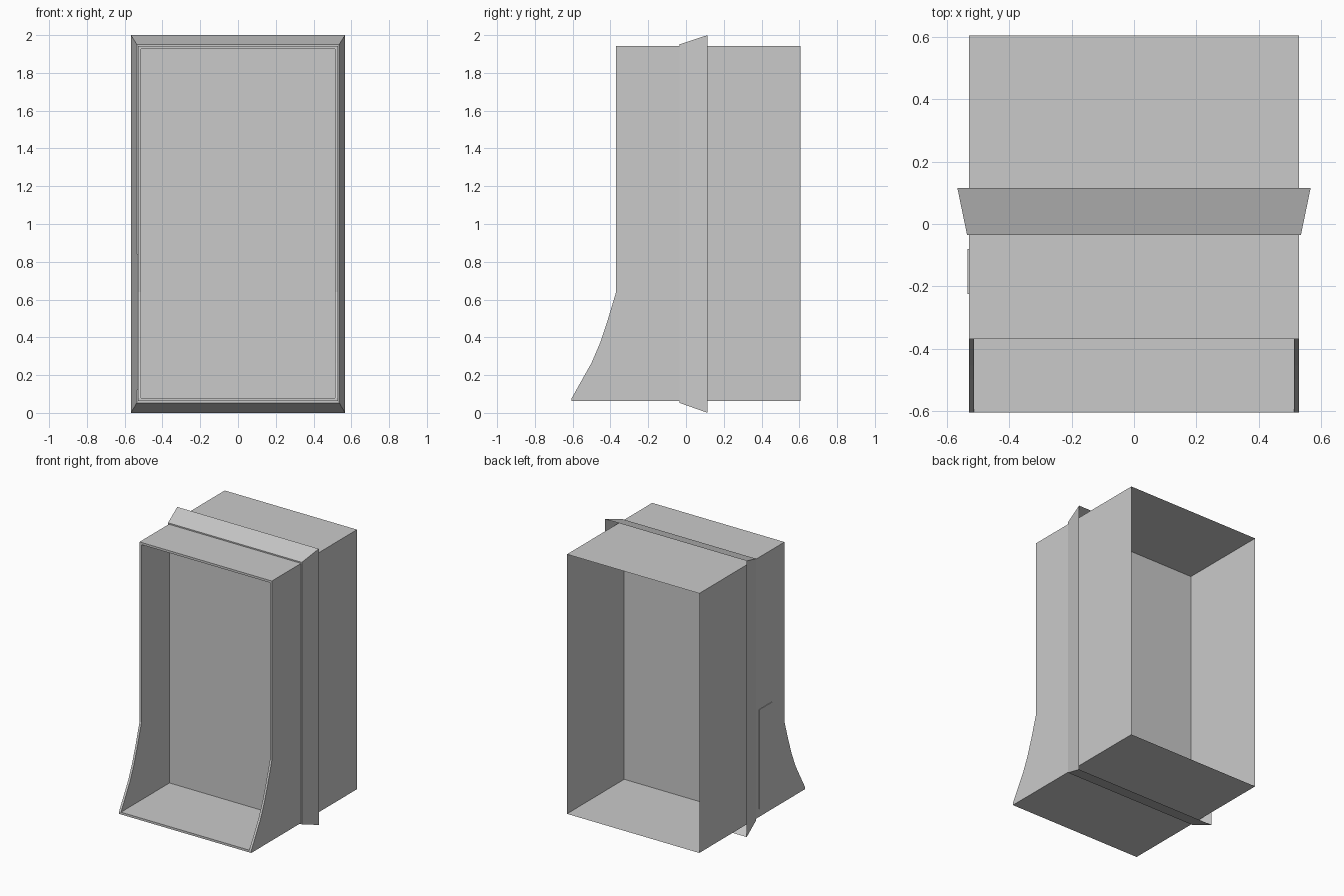
import bpy

old = bpy.data.objects.get("Cube")
if old:
    bpy.data.objects.remove(old, do_unlink=True)

grey = bpy.data.materials.new("plain_grey")
grey.use_nodes = True
colour = (0.59, 0.59, 0.59, 1)
grey.diffuse_color = colour
grey.node_tree.nodes["Principled BSDF"].inputs["Base Color"].default_value = colour

W, Z0, Z1 = 0.53, 0.062, 1.942      # outer half width, underside, top
T = 0.016                           # wall thickness around the front opening
FRONT, BACK, PANE = -0.37, 0.605, -0.05
TOE = -0.605


def build(name, quads):
    """Flat-shaded object from a list of quads given by their corners."""
    verts = [p for q in quads for p in q]
    faces = [range(4 * i, 4 * i + 4) for i in range(len(quads))]
    mesh = bpy.data.meshes.new(name)
    mesh.from_pydata(verts, [], [tuple(f) for f in faces])
    mesh.materials.append(grey)
    obj = bpy.data.objects.new(name, mesh)
    bpy.context.collection.objects.link(obj)
    return obj


def ring(w, y, z0, z1):
    return [(-w, y, z0), (w, y, z0), (w, y, z1), (-w, y, z1)]


def band(a, b):
    """Four quads joining two rectangular rings, facing outward."""
    return [(a[i], b[i], b[i - 3], a[i - 3]) for i in range(4)]


# Front edge of the cheeks: flared foot, then straight up
edge = [(TOE, Z0), (TOE, Z0 + T), (-0.50, 0.265), (-0.455, 0.37),
        (-0.415, 0.49), (FRONT, 0.64), (FRONT, Z1 - T), (FRONT, Z1)]


def cheeks(path, w, y_end, inward):
    quads = []
    for s in (-1, 1):
        for (ya, za), (yb, zb) in zip(path, path[1:]):
            q = [(s * w, ya, za), (s * w, y_end, za), (s * w, y_end, zb), (s * w, yb, zb)]
            quads.append(q[::-1] if (s < 0) != inward else q)
    return quads


def deck(w, z, y0, y1, up):
    q = [(-w, y0, z), (w, y0, z), (w, y1, z), (-w, y1, z)]
    return q if up else q[::-1]


# Outer shell, open at the back
build("outer_shell", cheeks(edge, W, BACK, False)
      + [deck(W, Z1, FRONT, BACK, True), deck(W, Z0, TOE, BACK, False)])

# Lining of the front recess
wi = W - T
build("front_lining", cheeks(edge[1:-1], wi, PANE, True)
      + [deck(wi, Z1 - T, FRONT, PANE, False), deck(wi, Z0 + T, TOE, PANE, True)])

# Narrow rim around the front opening
rim = []
for s in (-1, 1):
    for (ya, za), (yb, zb) in zip(edge, edge[1:]):
        q = [(s * wi, ya, za), (s * W, ya, za), (s * W, yb, zb), (s * wi, yb, zb)]
        rim.append(q if s > 0 else q[::-1])
for y, z in ((TOE, Z0), (FRONT, Z1 - T)):
    rim.append([(-wi, y, z), (wi, y, z), (wi, y, z + T), (-wi, y, z + T)])
build("front_rim", rim)

# Dividing pane
build("pane", [ring(W, PANE, Z0, Z1)])

# Flared flange around the middle, open towards the back
inner = ring(W, -0.035, Z0, Z1)
near = ring(W + 0.006, -0.035, 0.053, 1.951)
far = ring(0.567, 0.115, 0, 2)
build("flange", band(inner, near) + band(near, far))

# Thin plate on the side
xa, xb = -W, -W - 0.004
plate_in = [(xa, -0.08, 0.12), (xa, -0.225, 0.12), (xa, -0.225, 0.84), (xa, -0.08, 0.84)]
plate_out = [(xb, y, z) for _, y, z in plate_in]
build("side_plate", [plate_out] + band(plate_in, plate_out))
